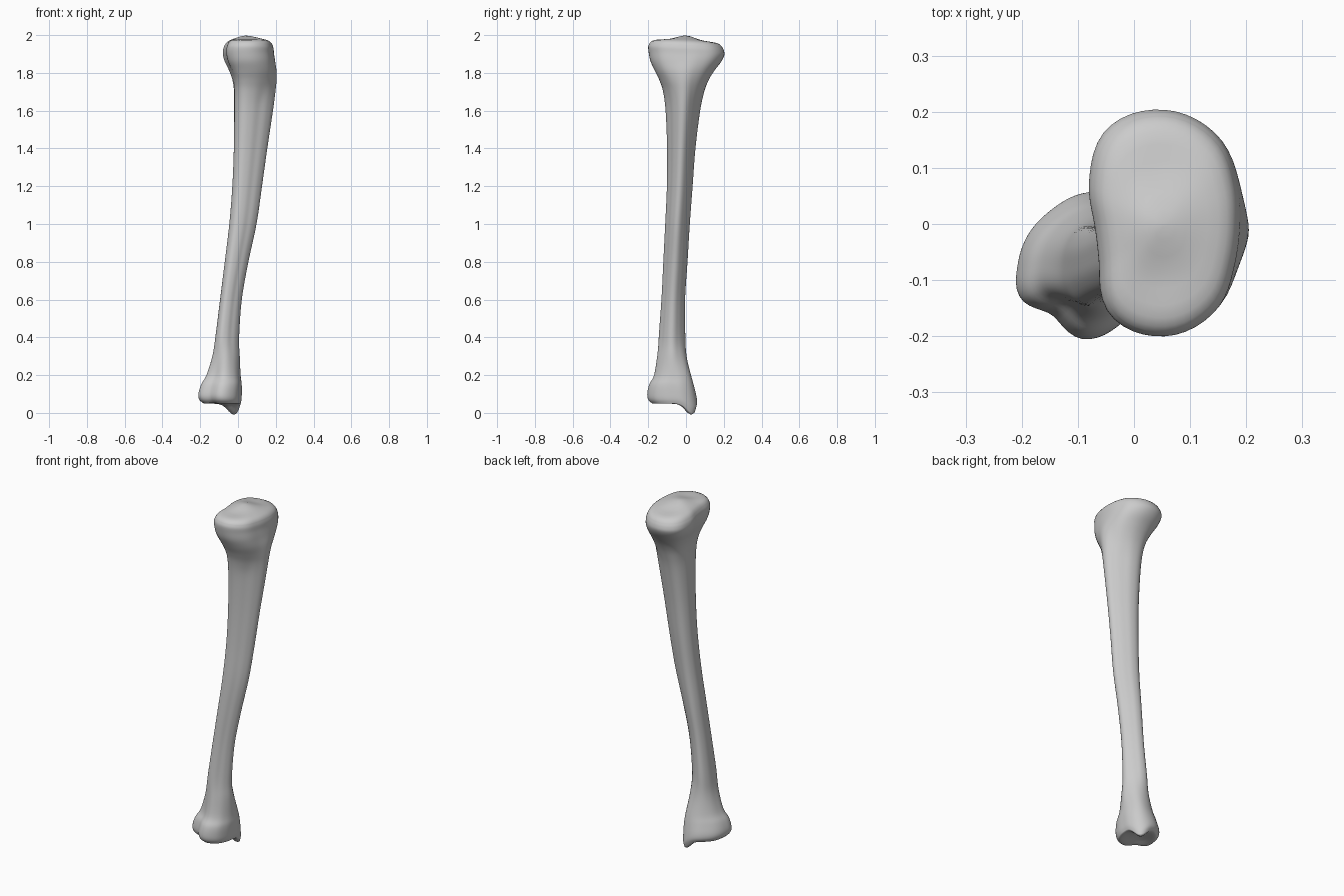
import bpy, bmesh, math
from mathutils import Vector

if "Cube" in bpy.data.objects:
    bpy.data.objects.remove(bpy.data.objects["Cube"], do_unlink=True)

SIDES = 64
RINGS = 90


def spline(a, b, c, d, t):
    """Smooth interpolation between b and c."""
    return b + 0.5 * t * (c - a + t * (2*a - 5*b + 4*c - d + t * (3*(b - c) + d - a)))


def outline(radii):
    """Closed polar section, fitted to a -1..1 box."""
    n, pts = len(radii), []
    for i in range(SIDES):
        f = i * n / SIDES
        k = int(f)
        r = spline(*(radii[(k + j) % n] for j in (-1, 0, 1, 2)), f - k)
        a = math.tau * i / SIDES
        pts.append((r * math.cos(a), r * math.sin(a)))
    spans = [(min(c), max(c)) for c in zip(*pts)]
    return [Vector([2 * (v - lo) / (hi - lo) - 1 for v, (lo, hi) in zip(p, spans)]) for p in pts]


def bump(x, y, cx, cy, w):
    return math.exp(-((x - cx)**2 + (y - cy)**2) / w**2)


def ramp(v, lo, hi):
    t = min(1, max(0, (v - lo) / (hi - lo)))
    return t * t * (3 - 2 * t)


# Sections: knee plateau, three-sided shaft, ankle end
plateau = outline([.135, .15, .185, .205, .2, .155, .125, .135, .19, .2, .18, .145])
shaft = outline([1.05, .86, .79, .88, 1, .93, .86, .93, 1, .86, .77, .89])
ankle = outline([.11, .125, .14, .127, .112, .11, .115, .128, .11, .14, .132, .115])

# Height, then x and y extents
PROFILE = [
    (.05, -.185, .012, -.18, .05), (.07, -.205, .018, -.2, .058), (.1, -.21, .02, -.205, .055),
    (.15, -.195, .02, -.195, .042), (.2, -.167, .015, -.17, .028), (.3, -.136, .01, -.155, .006),
    (.4, -.12, .006, -.145, -.003), (.6, -.095, .02, -.13, -.005), (.8, -.07, .055, -.12, .008),
    (1, -.046, .098, -.11, .02), (1.2, -.03, .127, -.101, .035), (1.4, -.022, .155, -.1, .05),
    (1.6, -.02, .185, -.108, .075), (1.7, -.022, .198, -.122, .097), (1.76, -.03, .204, -.142, .12),
    (1.81, -.047, .204, -.166, .15), (1.86, -.07, .197, -.188, .187), (1.9, -.08, .191, -.197, .203),
    (1.93, -.078, .188, -.2, .2), (1.95, -.07, .182, -.192, .19),
]


def level(t):
    f = t * (len(PROFILE) - 1)
    k = min(int(f), len(PROFILE) - 2)
    rows = [PROFILE[min(max(k + j, 0), len(PROFILE) - 1)] for j in (-1, 0, 1, 2)]
    return [spline(*vals, f - k) for vals in zip(*rows)]


def place(x, y, z):
    """Tilt the plateau, raise its middle, and shape the ankle joint."""
    top, low = ramp(z, 1.85, 1.95), 1 - ramp(z, .04, .2)
    z += top * (-.05 * y + .014 * bump(x, y, .04, 0, .06))
    z -= top * .008 * (bump(x, y, .05, .1, .06) + bump(x, y, .05, -.1, .06))
    z += low * (.012 * bump(x, y, -.1, -.08, .06) - .058 * bump(x, y, -.022, .028, .045))
    return Vector((x, y, z))


def ring(row, scale=1.0, lift=0.0):
    z, x0, x1, y0, y1 = row
    up, down = ramp(z, 1.62, 1.9), 1 - ramp(z, .12, .45)
    pts = []
    for p, s, a in zip(plateau, shaft, ankle):
        q = s * (1 - up - down) + p * up + a * down
        pts.append(place((x0 + x1) / 2 + q.x * scale * (x1 - x0) / 2,
                         (y0 + y1) / 2 + q.y * scale * (y1 - y0) / 2, z + lift))
    return pts


# Rings from the ankle joint face up the shaft and over the plateau
low, high = level(0), level(1)
rings = [ring(low, s, d) for s, d in ((.03, 0), (.2, 0), (.4, 0), (.6, 0), (.78, -.002), (.92, -.002))]
rings += [ring(level(i / RINGS)) for i in range(RINGS + 1)]
rings += [ring(high, s, d) for s, d in
          ((.95, .01), (.87, .018), (.75, .024), (.6, .028), (.45, .031), (.3, .033), (.15, .034), (.03, .034))]

bm = bmesh.new()
loops = [[bm.verts.new(p) for p in r] for r in rings]
for a, b in zip(loops, loops[1:]):
    for i in range(SIDES):
        j = (i + 1) % SIDES
        bm.faces.new((a[i], a[j], b[j], b[i]))
bm.faces.new(loops[0][::-1])
bm.faces.new(loops[-1])
bmesh.ops.recalc_face_normals(bm, faces=bm.faces)
for f in bm.faces:
    f.smooth = True

mesh = bpy.data.meshes.new("shin_bone")
bm.to_mesh(mesh)
bm.free()
bone = bpy.data.objects.new("shin_bone", mesh)
bpy.context.collection.objects.link(bone)

# Plain grey surface
grey = bpy.data.materials.new("bone_grey")
grey.use_nodes = True
colour = (.6, .6, .6, 1)
grey.diffuse_color = colour
grey.node_tree.nodes["Principled BSDF"].inputs["Base Color"].default_value = colour
mesh.materials.append(grey)
